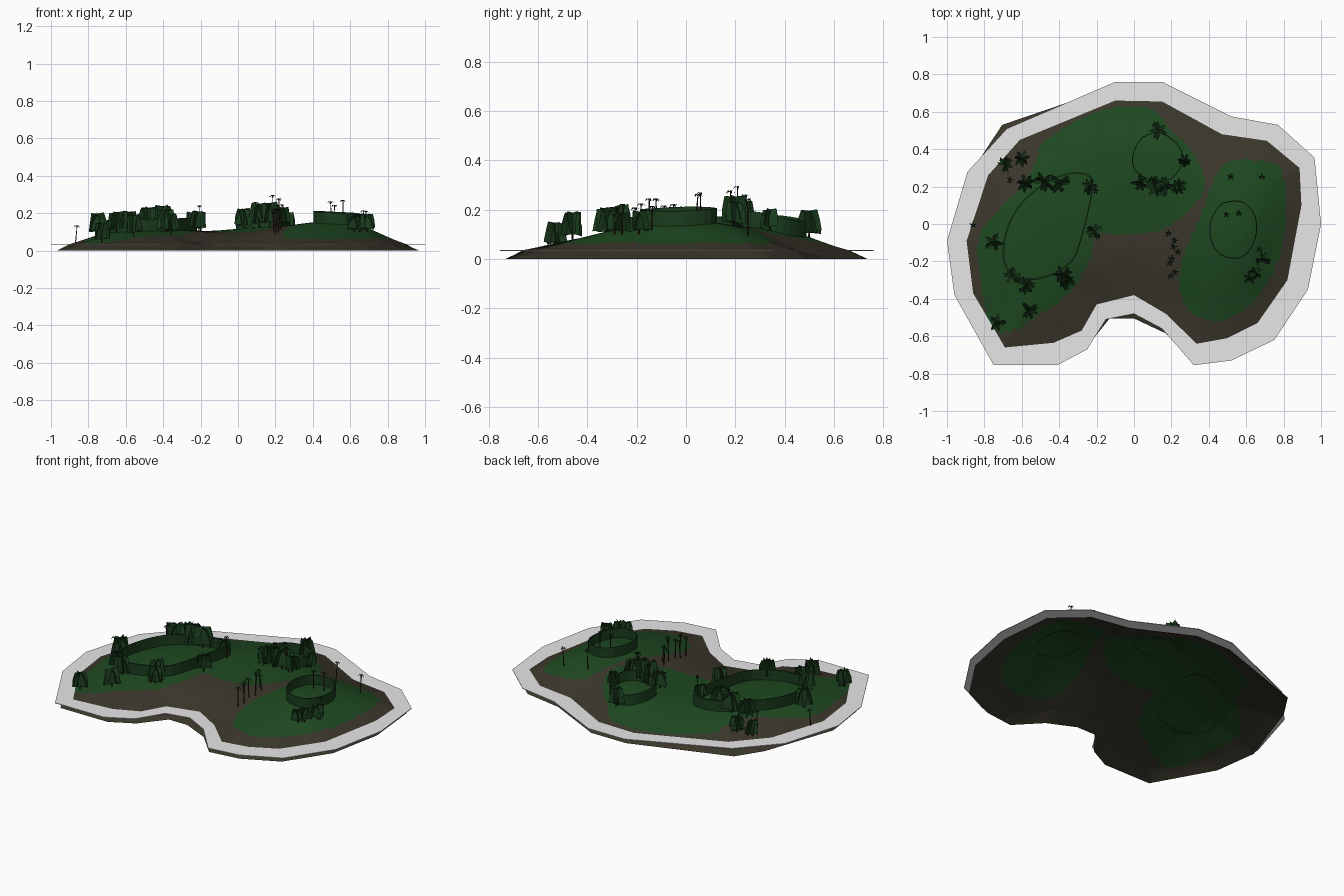
import bpy, bmesh, math, random
from mathutils import Vector

random.seed(4)
if "Cube" in bpy.data.objects:
    bpy.data.objects.remove(bpy.data.objects["Cube"])


def material(name, rgb):
    m = bpy.data.materials.new(name)
    m.use_nodes = True
    m.diffuse_color = (*rgb, 1)
    bsdf = m.node_tree.nodes["Principled BSDF"]
    bsdf.inputs["Base Color"].default_value = (*rgb, 1)
    bsdf.inputs["Roughness"].default_value = 0.9
    return m


EARTH = material("earth_brown", (0.044, 0.038, 0.025))
GRASS = material("grass_green", (0.013, 0.066, 0.015))
FOAM = material("foam_white", (0.8, 0.8, 0.8))
HEDGE = material("foliage_green", (0.01, 0.045, 0.012))
FROND = material("frond_dark_green", (0.007, 0.02, 0.008))
BARK = material("bark_brown", (0.04, 0.018, 0.012))


def finish(name, bm, mats, smooth=False):
    mesh = bpy.data.meshes.new(name)
    bm.to_mesh(mesh)
    bm.free()
    for m in mats:
        mesh.materials.append(m)
    if smooth:
        mesh.polygons.foreach_set("use_smooth", [True] * len(mesh.polygons))
    ob = bpy.data.objects.new(name, mesh)
    bpy.context.collection.objects.link(ob)


# Coast outlines: outer foam edge, waterline, foot of the slope
CX, CY, SEA = 0.0, 0.1, 0.036
OUTER = [(-.1, .76), (.15, .76), (.52, .575), (.77, .53), (.965, .355), (1, 0), (.93, -.35),
         (.75, -.62), (.52, -.73), (.32, -.755), (.15, -.56), (0, -.48), (-.15, -.51),
         (-.25, -.67), (-.41, -.755), (-.75, -.755), (-.96, -.38), (-1, -.09), (-.89, .28), (-.68, .51)]
SHORE = [(-.1, .66), (.15, .655), (.47, .48), (.71, .445), (.885, .3), (.895, .1), (.82, -.3),
         (.66, -.53), (.5, -.61), (.335, -.64), (.17, -.48), (0, -.38), (-.2, -.43),
         (-.28, -.57), (-.43, -.635), (-.69, -.66), (-.86, -.37), (-.895, -.09), (-.78, .26), (-.61, .45)]
FOOT = [(x * .97, y * .97) for x, y in OUTER]
FOOT[10:14] = [(.17, -.585), (0, -.505), (-.13, -.505), (-.25, -.655)]
FOOT[18:] = [(-.81, .37), (-.705, .53)]


def reach(poly, a):
    """Distance from the island centre to an outline along angle a."""
    dx, dy = math.cos(a), math.sin(a)
    best = 0
    for (x1, y1), (x2, y2) in zip(poly, poly[1:] + poly[:1]):
        ex, ey, px, py = x2 - x1, y2 - y1, x1 - CX, y1 - CY
        d = dx * ey - dy * ex
        if abs(d) > 1e-9:
            r, s = (px * ey - py * ex) / d, (px * dy - py * dx) / d
            if r > 0 and -1e-6 <= s <= 1 + 1e-6:
                best = max(best, r)
    return best


def spline(pts, n=6):
    out = []
    for i in range(len(pts)):
        p = [Vector(pts[(i + k - 1) % len(pts)]) for k in range(4)]
        for j in range(n):
            t = j / n
            out.append(.5 * (2 * p[1] + (p[2] - p[0]) * t + (2 * p[0] - 5 * p[1] + 4 * p[2] - p[3]) * t * t
                             + (3 * p[1] - p[0] - 3 * p[2] + p[3]) * t ** 3))
    return out


def inside(poly, x, y):
    hit = False
    for a, b in zip(poly, poly[1:] + poly[:1]):
        if (a.y > y) != (b.y > y) and x < a.x + (y - a.y) * (b.x - a.x) / (b.y - a.y):
            hit = not hit
    return hit


MEADOWS = [spline(m) for m in (
    [(-.05, .63), (.1, .61), (.2, .5), (.33, .36), (.38, .2), (.3, .08), (.15, -.03), (-.05, -.06),
     (-.2, -.06), (-.24, -.2), (-.36, -.38), (-.5, -.48), (-.68, -.58), (-.78, -.5), (-.83, -.25),
     (-.82, -.05), (-.72, .08), (-.6, .2), (-.52, .34), (-.5, .42), (-.38, .51), (-.22, .59)],
    [(.5, .33), (.65, .34), (.78, .3), (.81, .1), (.8, -.1), (.72, -.3), (.6, -.45), (.45, -.52),
     (.3, -.47), (.24, -.33), (.27, -.15), (.36, .05), (.42, .22)])]
HILLS = [(.53, -.03, .26, .09), (-.5, -.03, .3, .055), (.12, .35, .22, .045)]


def shore_gap(x, y):
    """Shortest distance to the waterline."""
    best = 9
    for (x1, y1), (x2, y2) in zip(SHORE, SHORE[1:] + SHORE[:1]):
        ex, ey = x2 - x1, y2 - y1
        s = max(0, min(1, ((x - x1) * ex + (y - y1) * ey) / (ex * ex + ey * ey)))
        best = min(best, math.hypot(x - x1 - s * ex, y - y1 - s * ey))
    return best


def ground(x, y):
    gap = shore_gap(x, y)
    rise = .03 * math.sin(min(1, gap / .25) * math.pi / 2)
    fade = math.sin(min(1, gap / .32) * math.pi / 2)
    return SEA + rise + fade * sum(a * math.exp(-((x - cx) ** 2 + (y - cy) ** 2) / (2 * s * s))
                                   for cx, cy, s, a in HILLS)


def bridge(bm, a, b):
    return [bm.faces.new((a[i], b[i], b[(i + 1) % len(a)], a[(i + 1) % len(a)])) for i in range(len(a))]


angles = sorted({round(i * math.tau / 220 - math.pi, 4) for i in range(220)}
                | {round(math.atan2(y - CY, x - CX), 4) for p in (OUTER, SHORE, FOOT) for x, y in p})
shore = [reach(SHORE, a) for a in angles]


def loop(bm, radii, z):
    return [bm.verts.new((CX + r * math.cos(a), CY + r * math.sin(a), z)) for a, r in zip(angles, radii)]


# Island ground: an open shell, grass inside the meadow outlines
bm = bmesh.new()
RINGS = 56
middle = bm.verts.new((CX, CY, ground(CX, CY)))
previous = None
for k in range(1, RINGS + 1):
    ring = loop(bm, [r * k / RINGS for r in shore], 0)
    for v in ring:
        v.co.z = ground(v.co.x, v.co.y)
    if previous:
        bridge(bm, previous, ring)
    else:
        for i in range(len(ring)):
            bm.faces.new((middle, ring[i], ring[(i + 1) % len(ring)]))
    previous = ring
bridge(bm, previous, loop(bm, [reach(FOOT, a) for a in angles], 0))
for f in bm.faces:
    c = f.calc_center_median()
    f.material_index = int(any(inside(m, c.x, c.y) for m in MEADOWS))
finish("island_ground", bm, [EARTH, GRASS], True)

# Flat foam band on the water with a thin outer rim
bm = bmesh.new()
rim = [reach(OUTER, a) for a in angles]
edge = loop(bm, rim, SEA)
bridge(bm, loop(bm, shore, SEA), edge)
bridge(bm, edge, loop(bm, rim, SEA - .004))
finish("foam_band", bm, [FOAM])


# Upright foliage walls round the hilltops
def wall(name, pts, tall):
    bm = bmesh.new()
    pts = spline(pts, 3)
    c = sum(pts, Vector((0, 0))) / len(pts)
    rows = []
    for lean, up in ((1, -.002), (1, tall), (.965, tall), (.965, 0)):
        row = []
        for p in pts:
            q = c + (p - c) * lean
            row.append(bm.verts.new((q.x, q.y, ground(q.x, q.y) + up)))
        rows.append(row)
    for a, b in zip(rows, rows[1:]):
        bridge(bm, a, b)
    finish(name, bm, [HEDGE])


wall("east_hill_wall", [(.41, .02), (.47, .11), (.58, .12), (.65, .04), (.65, -.08), (.58, -.18), (.47, -.17), (.41, -.09)], .06)
wall("north_hill_wall", [(-.01, .36), (.04, .46), (.14, .49), (.24, .42), (.26, .33), (.2, .24), (.1, .23), (.01, .28)], .065)
wall("west_hill_wall", [(-.25, .27), (-.4, .26), (-.58, .14), (-.68, -.02), (-.7, -.2), (-.62, -.29), (-.48, -.29),
                        (-.33, -.2), (-.27, -.04), (-.24, .08), (-.22, .2)], .065)


def ribbon(bm, points, side, widths):
    rows = [(bm.verts.new(p - side * w), bm.verts.new(p + side * w)) for p, w in zip(points, widths)]
    for a, b in zip(rows, rows[1:]):
        bm.faces.new((a[0], a[1], b[1], b[0]))


def trunk(bm, base, top, r):
    rows = [[bm.verts.new(c + Vector((math.cos(a), math.sin(a), 0)) * w) for a in (0, 2.1, 4.2)]
            for c, w in ((base, r), (top, r * .6))]
    for f in bridge(bm, *rows):
        f.material_index = 1


# Broad trees: crossed foliage cards, slightly tilted, on a short trunk
def broad_tree(bm, x, y, size=1.0):
    base = Vector((x, y, ground(x, y)))
    trunk(bm, base, base + Vector((0, 0, .06)), .005)
    for k in range(4):
        a = k * math.pi / 4 + random.random() * .6
        d = Vector((math.cos(a), math.sin(a), random.uniform(-.2, .2)))
        out = Vector((-d.y, d.x, 0)) * random.choice((-1, 1))
        points = [base + out * o * size + Vector((0, 0, h * size))
                  for o, h in ((.016, .022), (.011, .07), (-.002, .115))]
        ribbon(bm, points, d, [w * size * random.uniform(.9, 1.1) for w in (.05, .046, .038)])


bm = bmesh.new()
for x, y, s in [(-.69, .32, .85), (-.6, .35, .85), (-.58, .22, 1), (-.4, .22, 1.15), (-.75, -.1, 1),
                (-.65, -.28, .95), (-.58, -.33, .95), (-.56, -.46, .95), (-.73, -.53, .9), (-.38, -.27, 1),
                (-.36, -.31, .9), (-.21, -.04, .9), (-.24, .2, .85), (-.48, .23, 1.1), (.13, .5, .95),
                (.03, .22, .9), (.11, .2, 1.1), (.17, .2, 1.1), (.24, .2, .85), (.27, .34, .75),
                (.65, -.26, .75), (.62, -.29, .7), (.69, -.19, .8)]:
    broad_tree(bm, x, y, s)
finish("broad_trees", bm, [HEDGE, BARK])


# Palms: slim trunks topped by drooping fronds
def palm(bm, x, y, tall, spread=.02):
    base = Vector((x, y, ground(x, y)))
    top = base + Vector((random.uniform(-.01, .01), random.uniform(-.01, .01), tall))
    trunk(bm, base, top, .004)
    for k in range(5):
        a = k * math.tau / 5 + random.random() * .5
        d = Vector((math.cos(a), math.sin(a), 0))
        points = [top + d * spread * f + Vector((0, 0, z * spread)) for f, z in ((0, 0), (.5, .35), (1, -.2))]
        ribbon(bm, points, Vector((-d.y, d.x, 0)), (.002, .004, .001))


bm = bmesh.new()
for i in range(8):
    palm(bm, .21 + random.uniform(-.025, .025), -.05 - i * .033, random.uniform(.09, .14))
for x, y, h in [(-.87, 0, .09), (-.2, .18, .13), (.68, .25, .11), (.51, .25, .12), (.19, .21, .16), (.22, .19, .14),
                (.1, .24, .13), (.5, .04, .1), (.56, .06, .11), (.67, -.14, .09), (-.66, .24, .09)]:
    palm(bm, x, y, h)
finish("palms", bm, [FROND, BARK])
